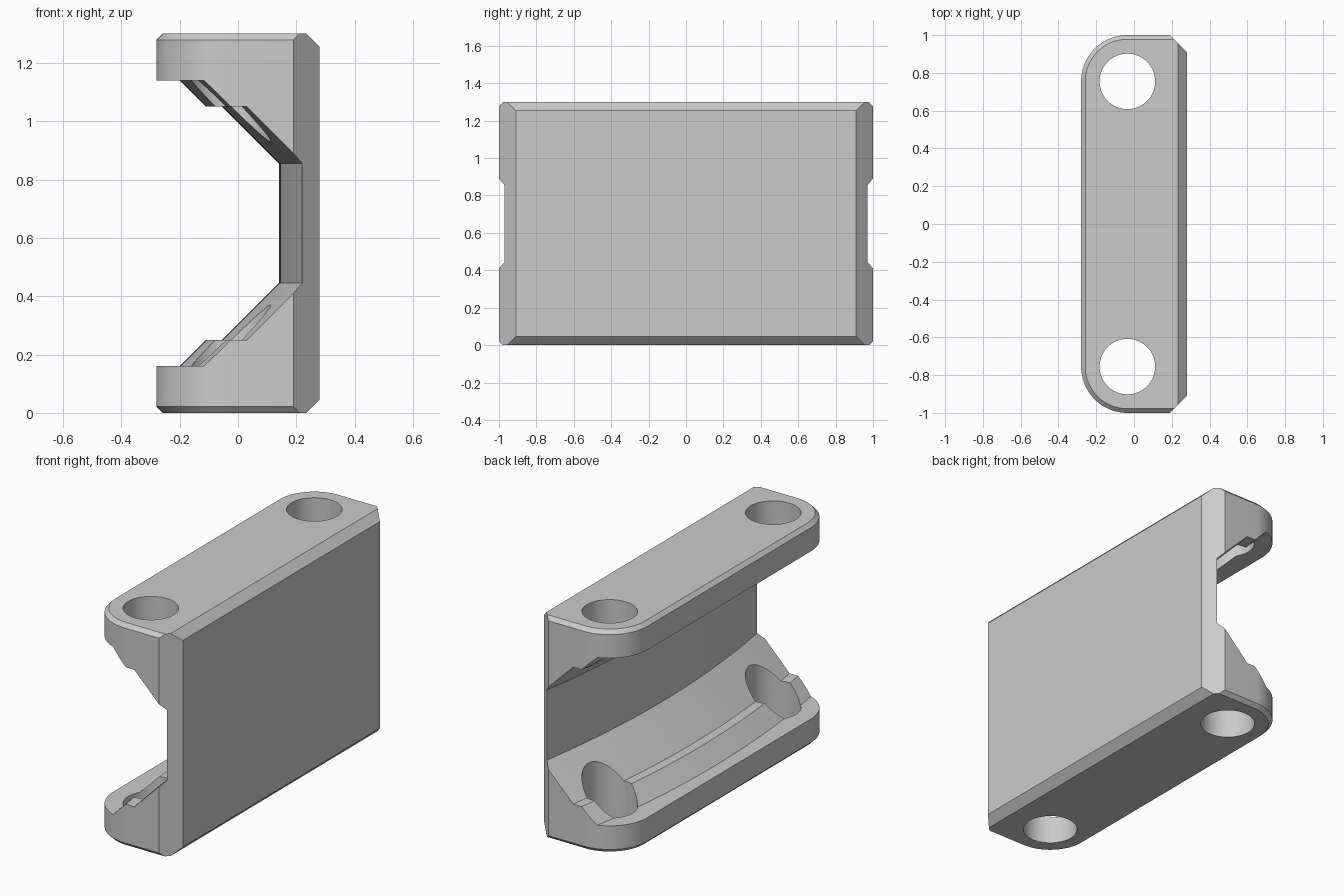
import bpy, bmesh, math
from mathutils import Vector

if "Cube" in bpy.data.objects:
    bpy.data.objects.remove(bpy.data.objects["Cube"], do_unlink=True)

X, Y, H = 0.28, 1.0, 1.3          # half width, half length, height
R, BEVEL = 0.245, 0.022           # front corner radius, rim chamfer
HOLE_X, HOLE_Y, HOLE_R = -0.035, 0.755, 0.147

grey = bpy.data.materials.new("grey")
grey.use_nodes = True
grey.diffuse_color = (0.6, 0.6, 0.6, 1)
grey.node_tree.nodes["Principled BSDF"].inputs["Base Color"].default_value = (0.6, 0.6, 0.6, 1)


def loft(bm, sections):
    """Skin a closed solid through equal-length rings of points."""
    rings = [[bm.verts.new(p) for p in s] for s in sections]
    n = len(rings[0])
    for a, b in zip(rings, rings[1:]):
        for i in range(n):
            j = (i + 1) % n
            bm.faces.new((a[i], a[j], b[j], b[i]))
    bm.faces.new(rings[0])
    bm.faces.new(rings[-1])
    bmesh.ops.recalc_face_normals(bm, faces=bm.faces)


def make_object(name, bm):
    bmesh.ops.recalc_face_normals(bm, faces=bm.faces)
    mesh = bpy.data.meshes.new(name)
    bm.to_mesh(mesh)
    bm.free()
    mesh.materials.append(grey)
    obj = bpy.data.objects.new(name, mesh)
    bpy.context.collection.objects.link(obj)
    return obj


def outline(z, inset):
    """Plan shape: square at the back, rounded at the two other corners."""
    pts = [(X, -Y + inset, z), (X, Y - inset, z)]
    for sign, start in ((1, 90), (-1, 180)):
        for k in range(25):
            a = math.radians(start + 90 * k / 24)
            r = R - inset
            pts.append((-X + R + r * math.cos(a), sign * (Y - R) + r * math.sin(a), z))
    return pts


# Bracket block with chamfered rims
bm = bmesh.new()
loft(bm, [outline(0, BEVEL), outline(BEVEL, 0), outline(H - BEVEL, 0), outline(H, BEVEL)])

# Chamfers around the flat mounting face
for point, normal in (((0.19, Y, 0), (1, 1, 0)), ((0.19, -Y, 0), (1, -1, 0)),
                      ((X, 0, H - 0.046), (1, 0, 1)), ((X, 0, 0.046), (1, 0, -1))):
    bmesh.ops.bisect_plane(bm, geom=bm.verts[:] + bm.edges[:] + bm.faces[:],
                           plane_co=Vector(point), plane_no=Vector(normal), clear_outer=True)
    bmesh.ops.holes_fill(bm, edges=[e for e in bm.edges if e.is_boundary])
bracket = make_object("bracket", bm)

# Stepped channel, bowed along its length
half = [(-0.6, 0.49), (-0.2, 0.49), (-0.11, 0.4), (-0.055, 0.4), (0.14, 0.205)]
profile = half + [(x, -z) for x, z in reversed(half)]
BOW = 5.92
sections = []
for k in range(49):
    y = -1.1 + 2.2 * k / 48
    shift = BOW - math.sqrt(BOW * BOW - y * y)
    sections.append([(x + shift, y, H / 2 + z) for x, z in profile])
bm = bmesh.new()
loft(bm, sections)
cutters = [make_object("channel_cutter", bm)]

# Bolt holes
for side, sign in (("front", -1), ("back", 1)):
    bm = bmesh.new()
    ring = [(HOLE_X + HOLE_R * math.cos(a), sign * HOLE_Y + HOLE_R * math.sin(a))
            for a in (math.tau * k / 64 for k in range(64))]
    loft(bm, [[(x, y, z) for x, y in ring] for z in (-0.1, H + 0.1)])
    cutters.append(make_object(side + "_hole_cutter", bm))

bpy.context.view_layer.objects.active = bracket
bracket.select_set(True)
for cutter in cutters:
    mod = bracket.modifiers.new(cutter.name, "BOOLEAN")
    mod.operation = "DIFFERENCE"
    mod.solver = "EXACT"
    mod.object = cutter
    bpy.ops.object.modifier_apply(modifier=mod.name)
for cutter in cutters:
    bpy.data.objects.remove(cutter, do_unlink=True)

bpy.ops.object.select_all(action="DESELECT")
bracket.select_set(True)
bpy.ops.object.shade_smooth_by_angle(angle=math.radians(25))
